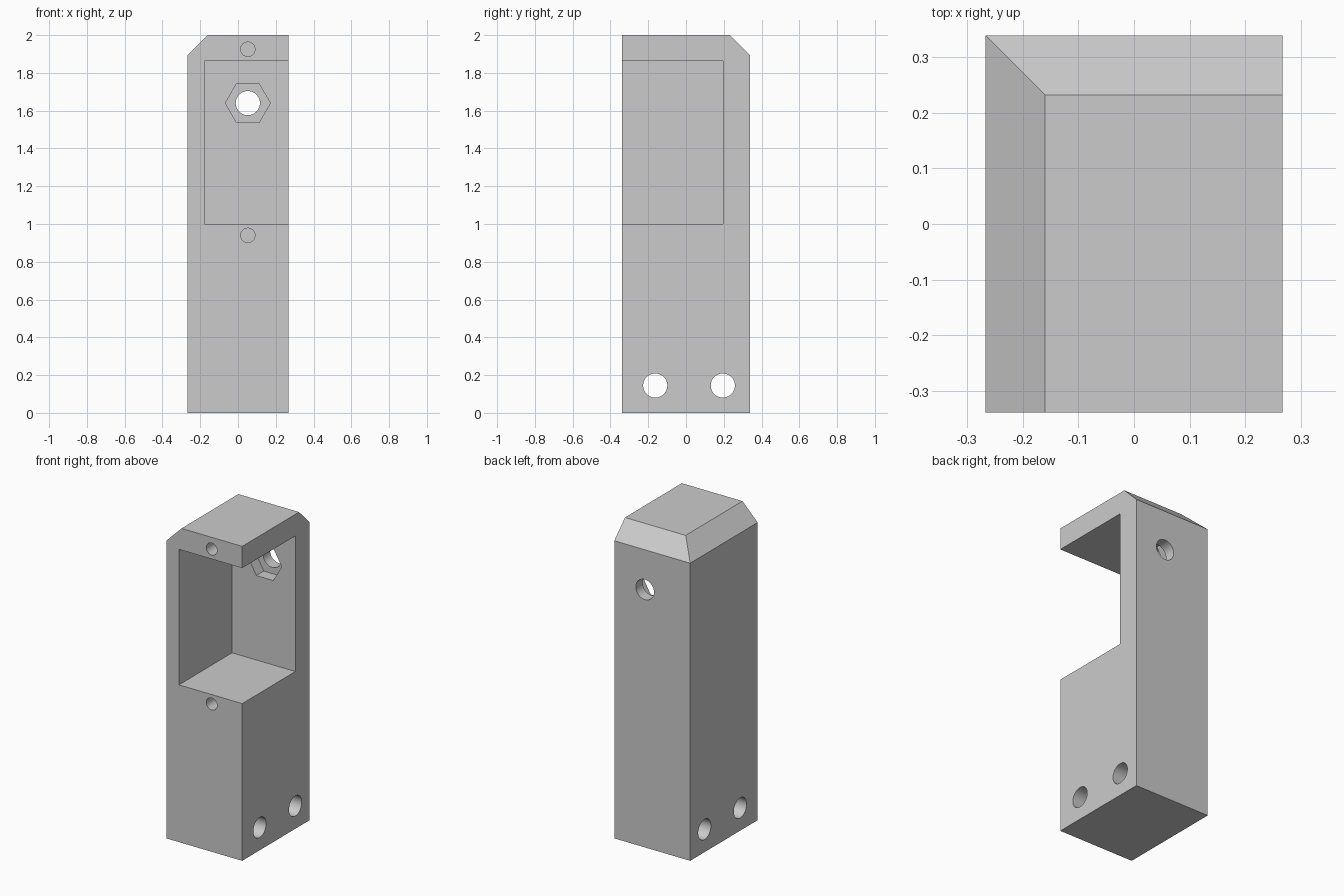
import bpy, bmesh, math
from mathutils import Vector

cube = bpy.data.objects.get("Cube")
if cube:
    bpy.data.objects.remove(cube, do_unlink=True)

W, D, H, CH = 0.267, 0.339, 2.0, 0.107   # half width, half depth, height, chamfer

grey = bpy.data.materials.new("plain_grey")
grey.use_nodes = True
grey.diffuse_color = (0.6, 0.6, 0.6, 1)
grey.node_tree.nodes["Principled BSDF"].inputs["Base Color"].default_value = (0.6, 0.6, 0.6, 1)


def loft(name, rings):
    """Closed solid through a stack of matching rings."""
    bm = bmesh.new()
    loops = [[bm.verts.new(p) for p in ring] for ring in rings]
    n = len(loops[0])
    for a, b in zip(loops, loops[1:]):
        for i in range(n):
            j = (i + 1) % n
            bm.faces.new((a[i], a[j], b[j], b[i]))
    bm.faces.new(loops[0][::-1])
    bm.faces.new(loops[-1])
    bmesh.ops.recalc_face_normals(bm, faces=bm.faces)
    mesh = bpy.data.meshes.new(name)
    bm.to_mesh(mesh)
    bm.free()
    mesh.materials.append(grey)
    obj = bpy.data.objects.new(name, mesh)
    bpy.context.collection.objects.link(obj)
    return obj


def rect(x0, x1, y0, y1, z):
    return [(x0, y0, z), (x1, y0, z), (x1, y1, z), (x0, y1, z)]


def prism(name, start, axis, length, radius, sides):
    """Round or hexagonal cutter along x or y."""
    u = Vector((1, 0, 0)) if axis == "y" else Vector((0, 1, 0))
    along = Vector((0, 1, 0)) if axis == "y" else Vector((1, 0, 0))
    angles = [2 * math.pi * i / sides for i in range(sides)]
    ring = [Vector(start) + radius * (u * math.cos(a) + Vector((0, 0, math.sin(a))))
            for a in angles]
    return loft(name, [ring, [p + along * length for p in ring]])


# Upright block, chamfered along its right and back top edges
body = loft("housing_block", [
    rect(-W, W, -D, D, 0),
    rect(-W, W, -D, D, H - CH),
    rect(-W + CH, W, -D, D - CH, H),
])

# Corner pocket, open to the front and left
cutters = [loft("pocket_cutter", [rect(-0.178, 0.5, -0.5, 0.195, z) for z in (1.0, 1.862)])]

# Bolt hole and hexagonal nut recess in the back wall
cutters.append(prism("nut_cutter", (0.052, 0.1, 1.64), "y", 0.17, 0.119, 6))
cutters.append(prism("bolt_cutter", (0.052, 0.1, 1.64), "y", 0.5, 0.064, 48))

# Blind screw holes above and below the pocket
for z in (1.925, 0.94):
    cutters.append(prism("screw_cutter", (0.052, -0.5, z), "y", 0.161 + 0.2, 0.038, 32))

# Cross holes through the base
for y in (-0.163, 0.195):
    cutters.append(prism("cross_cutter", (-0.5, y, 0.145), "x", 1.0, 0.064, 48))

bpy.context.view_layer.objects.active = body
for cutter in cutters:
    mod = body.modifiers.new("cut", "BOOLEAN")
    mod.operation = "DIFFERENCE"
    mod.solver = "EXACT"
    mod.object = cutter
    bpy.ops.object.modifier_apply(modifier=mod.name)
    bpy.data.objects.remove(cutter, do_unlink=True)

# Smooth hole walls, sharp edges elsewhere
bpy.ops.object.select_all(action="DESELECT")
body.select_set(True)
bpy.ops.object.shade_smooth_by_angle(angle=math.radians(30))
